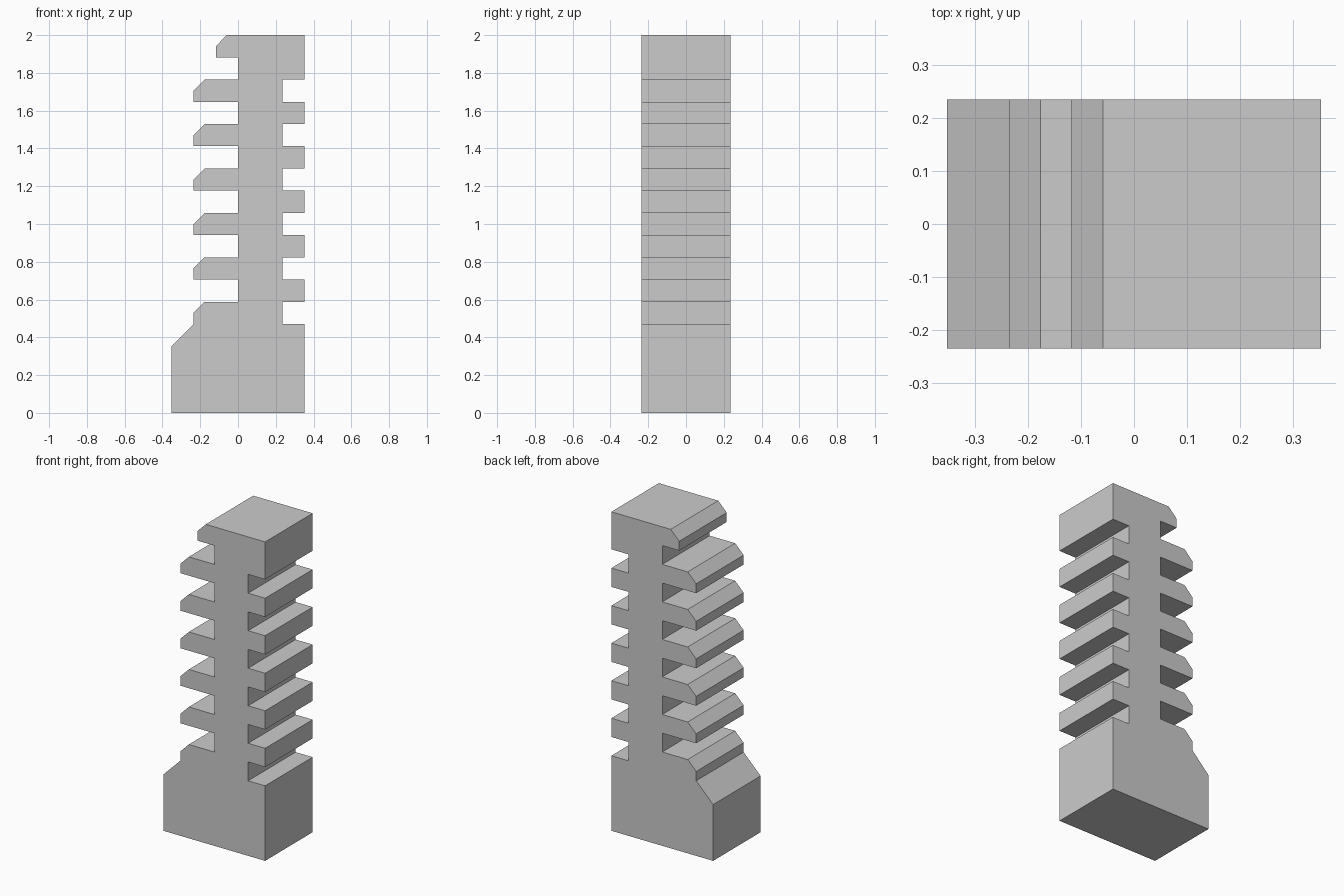
import bpy, bmesh

if "Cube" in bpy.data.objects:
    bpy.data.objects.remove(bpy.data.objects["Cube"])

U = 2 / 17      # grid unit: the model is 17 units tall
HALF_DEPTH = 2  # in units

# Base, right side
profile = [(-3, 0), (3, 0)]

# Square notches up the right side
for z in range(4, 15, 2):
    profile += [(3, z), (2, z), (2, z + 1), (3, z + 1)]

# Top with short bevelled fin
profile += [(3, 17), (-0.5, 17), (-1, 16.5), (-1, 16), (0, 16)]

# Bevelled fins down the left side
for z in range(14, 5, -2):
    profile += [(0, z + 1), (-1.5, z + 1), (-2, z + 0.5), (-2, z), (0, z)]

# Stepped shoulder of the base
profile += [(0, 5), (-1.5, 5), (-2, 4.5), (-2, 4), (-3, 3)]

# Extrude the profile front to back
bm = bmesh.new()
face = bm.faces.new([bm.verts.new((x * U, -HALF_DEPTH * U, z * U)) for x, z in profile])
ext = bmesh.ops.extrude_face_region(bm, geom=[face])
moved = [g for g in ext["geom"] if isinstance(g, bmesh.types.BMVert)]
bmesh.ops.translate(bm, verts=moved, vec=(0, 2 * HALF_DEPTH * U, 0))
bmesh.ops.recalc_face_normals(bm, faces=bm.faces)

mesh = bpy.data.meshes.new("finned_tower")
bm.to_mesh(mesh)
bm.free()
bpy.context.collection.objects.link(bpy.data.objects.new("finned_tower", mesh))
